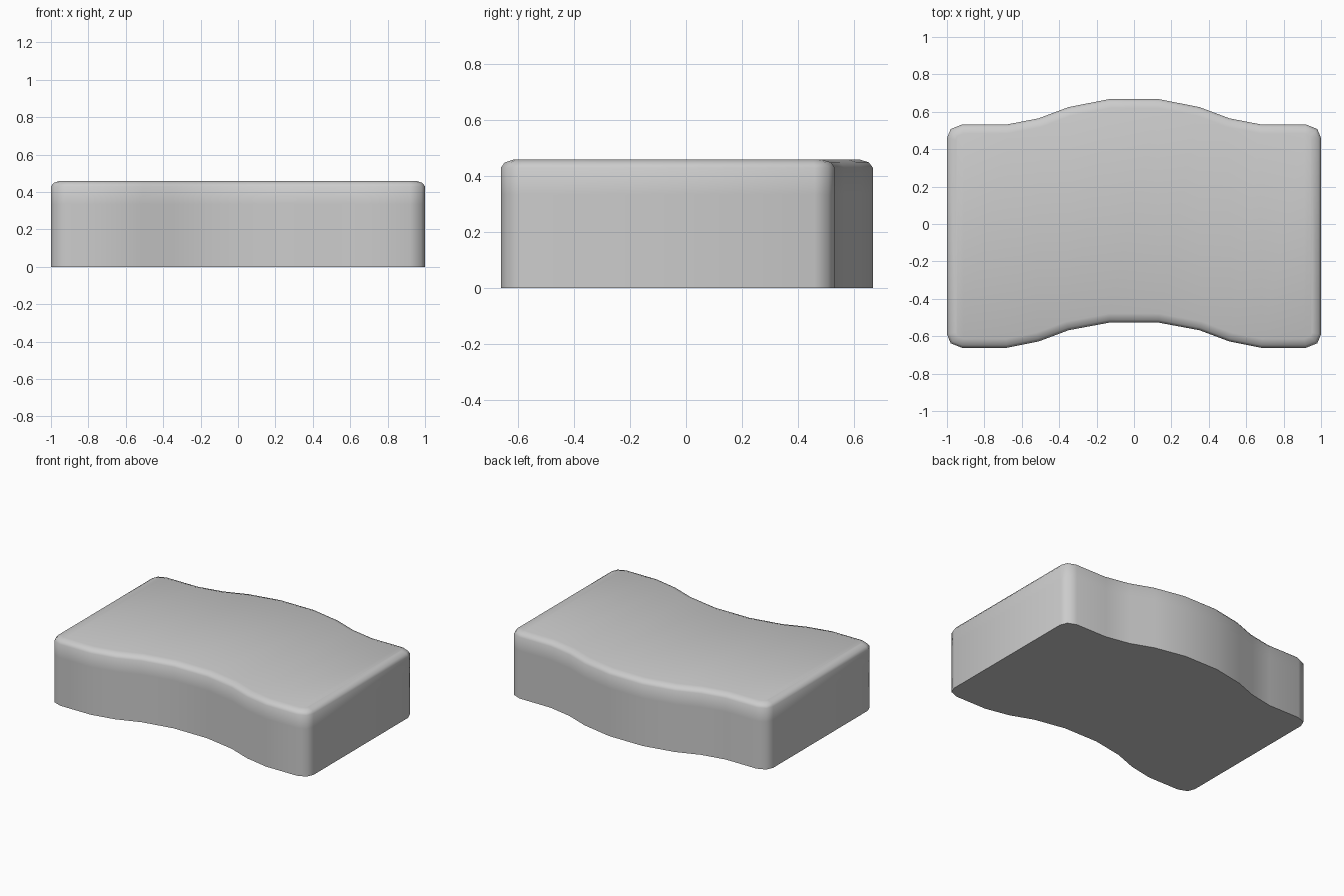
import bpy, bmesh
from mathutils import Vector

if "Cube" in bpy.data.objects:
    bpy.data.objects.remove(bpy.data.objects["Cube"])

# Right half of the wavy edges: (x, back y, front y), centre to corner
HALF = [(0.13, 0.668, -0.527), (0.35, 0.625, -0.568), (0.51, 0.565, -0.628),
        (0.68, 0.532, -0.662), (0.92, 0.532, -0.662), (0.98, 0.508, -0.638),
        (1.0, 0.46, -0.59)]
# Vertical profile of the wall and rounded top rim: (inset, z)
PROFILE = [(0, 0), (0, 0.335), (0, 0.43), (0.014, 0.449), (0.048, 0.46)]

cols = [(-x, b, f) for x, b, f in reversed(HALF)] + HALF
outline = [Vector((x, f)) for x, b, f in cols] + [Vector((x, b)) for x, b, f in reversed(cols)]
n = len(outline)


def inset(dist):
    """Offset the counter-clockwise outline inward with mitred corners."""
    result = []
    for i, p in enumerate(outline):
        d1 = (p - outline[i - 1]).normalized()
        d2 = (outline[(i + 1) % n] - p).normalized()
        n1, n2 = Vector((-d1.y, d1.x)), Vector((-d2.y, d2.x))
        result.append(p + (n1 + n2) * dist / (1 + n1.dot(n2)))
    return result


# Wall rings
bm = bmesh.new()
rings = [[bm.verts.new((p.x, p.y, z)) for p in inset(d)] for d, z in PROFILE]
for low, high in zip(rings, rings[1:]):
    for i in range(n):
        j = (i + 1) % n
        bm.faces.new((low[i], low[j], high[j], high[i]))

# Top and bottom closed with strips running front to back
for ring in (rings[0], rings[-1]):
    for i in range(n // 2 - 1):
        bm.faces.new((ring[i], ring[i + 1], ring[n - 2 - i], ring[n - 1 - i]))
bmesh.ops.recalc_face_normals(bm, faces=bm.faces)

mesh = bpy.data.meshes.new("wavy_block")
bm.to_mesh(mesh)
bm.free()
block = bpy.data.objects.new("wavy_block", mesh)
bpy.context.collection.objects.link(block)

# Smooth walls and rim, sharp bottom edge
bpy.context.view_layer.objects.active = block
block.select_set(True)
bpy.ops.object.shade_smooth_by_angle(angle=1.0)
